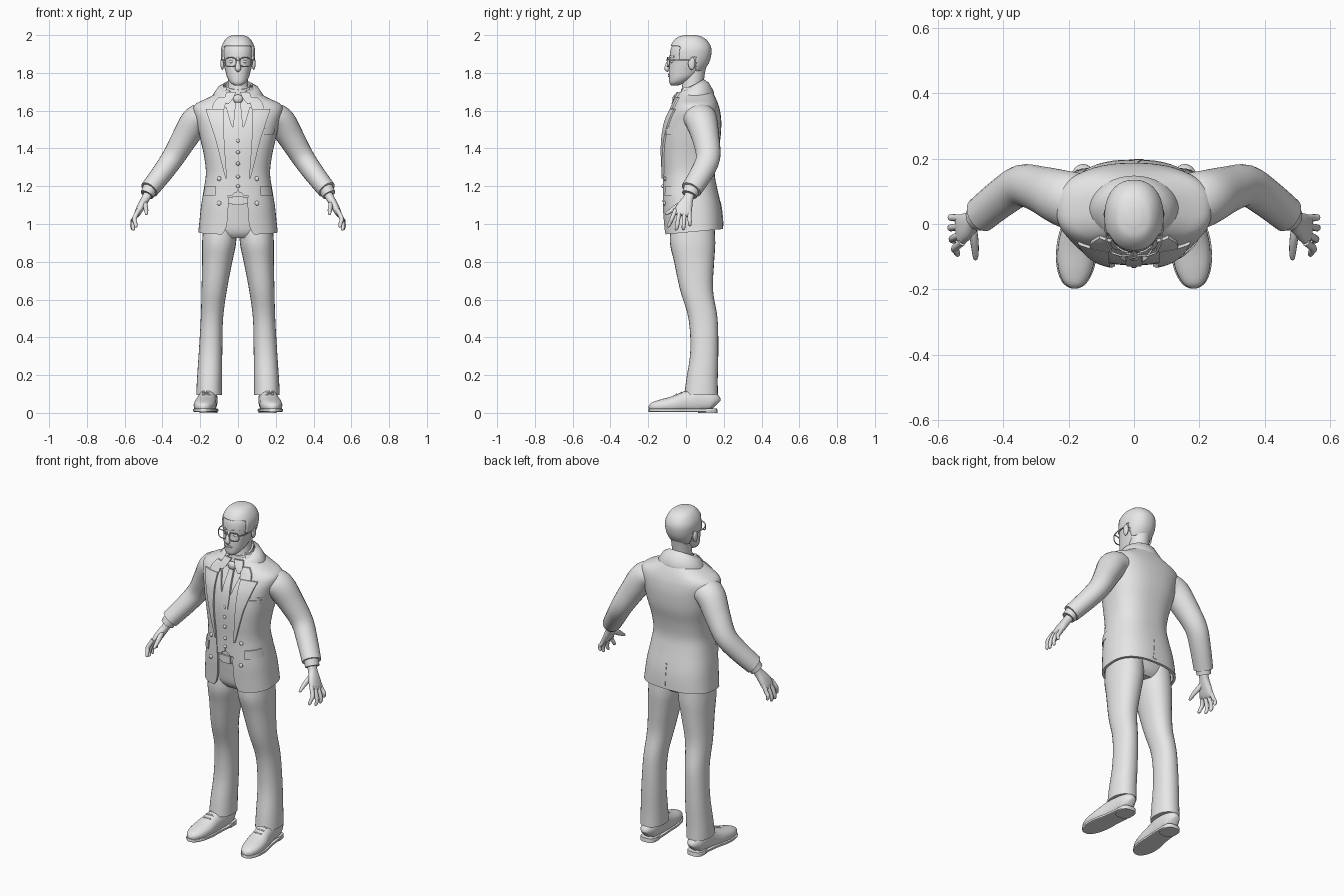
import bpy, bmesh, math
from mathutils import Vector

GREY = bpy.data.materials.new("plain grey")
GREY.diffuse_color = (0.8, 0.8, 0.8, 1)


def finish(ob, mirror=False):
    ob.data.materials.append(GREY)
    if mirror:
        ob.modifiers.new("mirror", 'MIRROR').use_clip = False
    return ob


def skin(name, rings, mirror=False, closed=True, caps=True, keep=None):
    """Join rings of points into a surface."""
    bm = bmesh.new()
    vs = [[bm.verts.new(p) for p in r] for r in rings]
    n = len(rings[0])
    for a, b in zip(vs, vs[1:]):
        for i in range(n if closed else n - 1):
            j = (i + 1) % n
            bm.faces.new((a[i], a[j], b[j], b[i]))
    if caps:
        bm.faces.new(vs[0])
        bm.faces.new(vs[-1])
    bmesh.ops.recalc_face_normals(bm, faces=bm.faces)
    if keep:
        bad = [f for f in bm.faces if not keep(f.calc_center_median())]
        bmesh.ops.delete(bm, geom=bad, context='FACES')
    me = bpy.data.meshes.new(name)
    bm.to_mesh(me)
    bm.free()
    ob = bpy.data.objects.new(name, me)
    bpy.context.collection.objects.link(ob)
    return finish(ob, mirror)


def spline(rows, k=4):
    """Catmull-Rom smoothing of a table of rows."""
    out = []
    for i in range(len(rows) - 1):
        p0, p1, p2, p3 = rows[max(i - 1, 0)], rows[i], rows[i + 1], rows[min(i + 2, len(rows) - 1)]
        for s in range(k):
            t = s / k
            out.append([b + 0.5 * t * (c - a + t * (2*a - 5*b + 4*c - d + t * (3*(b - c) + d - a)))
                        for a, b, c, d in zip(p0, p1, p2, p3)])
    return out + [list(rows[-1])]


def at(table, z):
    """Linear lookup by first column."""
    if z <= table[0][0]:
        return table[0][1:]
    for a, b in zip(table, table[1:]):
        if z <= b[0]:
            t = (z - a[0]) / (b[0] - a[0])
            return [p + (q - p) * t for p, q in zip(a[1:], b[1:])]
    return table[-1][1:]


def sp(v, n):
    return math.copysign(abs(v) ** (2 / n), v)


def loft(name, rows, n=2, sides=24, ref=None, mirror=False, k=4, floor=None, keep=None):
    """Rows are (x, y, z, ra, rb). Rings lie flat, or square to the path if ref is given."""
    rows = spline(rows, k)
    rings = []
    for i, (x, y, z, ra, rb) in enumerate(rows):
        a, b = Vector((1, 0, 0)), Vector((0, -1, 0))
        if ref:
            t = Vector(rows[min(i + 1, len(rows) - 1)][:3]) - Vector(rows[max(i - 1, 0)][:3])
            a = Vector(ref).cross(t).normalized()
            b = t.normalized().cross(a)
        ring = []
        for s in range(sides):
            u = 2 * math.pi * s / sides
            p = Vector((x, y, z)) + a * ra * sp(math.sin(u), n) + b * rb * sp(math.cos(u), n)
            if floor is not None:
                p.z = max(p.z, floor)
            ring.append(p)
        rings.append(ring)
    return skin(name, rings, mirror, keep=keep)


def flat(table, grow=0):
    return [(0, (f + b) / 2, z, rx + grow, (b - f) / 2 + grow) for z, rx, f, b in table]


def surf_y(table, n, x, z, side=-1):
    rx, f, b = at(table, z)
    u = min(abs(x) / rx, 0.985)
    return (f + b) / 2 + side * (b - f) / 2 * (1 - u ** n) ** (1 / n)


def patch(name, rows, off, thick, table, n, mirror=False, side=-1, cols=8):
    """Thin plate following a body surface. Rows are (z, x from, x to)."""
    rings = []
    for z, xa, xb in spline(rows, 3):
        xs = [xa + (xb - xa) * i / cols for i in range(cols + 1)]
        o = [(x, surf_y(table, n, x, z, side) + side * off, z) for x in xs]
        rings.append(o + [(x, y - side * thick, z) for x, y, z in reversed(o)])
    return skin(name, rings, mirror)


def ball(name, loc, size, mirror=False):
    rows = [(loc[0], loc[1], loc[2] - size[2] * math.cos(a), size[0] * math.sin(a), size[1] * math.sin(a))
            for a in [0.05 + i * (math.pi - 0.1) / 8 for i in range(9)]]
    return loft(name, rows, sides=16, mirror=mirror, k=1)


# body tables: z, half width, front y, back y
TORSO = spline([(.945, .21, -.115, .197), (1.02, .203, -.12, .194), (1.1, .195, -.125, .185),
                (1.19, .18, -.125, .165), (1.27, .17, -.125, .152), (1.36, .18, -.13, .162),
                (1.45, .20, -.128, .182), (1.54, .22, -.112, .187), (1.6, .238, -.085, .18),
                (1.635, .225, -.067, .17), (1.665, .165, -.055, .158), (1.695, .11, -.04, .142),
                (1.725, .08, -.028, .122)])
HEAD = [(1.733, .018, -.078, -.04), (1.748, .04, -.088, -.005), (1.775, .057, -.09, .045),
        (1.81, .067, -.09, .085), (1.85, .077, -.086, .113), (1.89, .083, -.086, .126),
        (1.93, .082, -.08, .127), (1.962, .068, -.062, .11), (1.984, .046, -.035, .08),
        (1.993, .018, 0, .045)]
HEADS = spline(HEAD)

# jacket shell, open down the front
OPEN = [(.945, .085), (.97, .065), (1.02, .055), (1.12, .05), (1.24, .06), (1.4, .073), (1.6, .078), (1.725, .06)]
rings = []
for z, rx, f, b in TORSO:
    ring = []
    for inset, order in ((0, 1), (.014, -1)):
        ra, rb = rx - inset, (b - f) / 2 - inset
        t0 = math.asin((at(OPEN, z)[0] / ra) ** 1.25)
        pts = []
        for i in range(49):
            t = t0 + (2 * math.pi - 2 * t0) * i / 48
            y = (f + b) / 2 - rb * sp(math.cos(t), 2.5)
            pts.append((ra * sp(math.sin(t), 2.5), y, z + max(0, 1.1 - z) * .6 * (y + .11)))
        ring += pts[::order]
    rings.append(ring)
skin("jacket_body", rings)
loft("shirt_body", flat([r for r in TORSO if r[0] > 1.14], -.016), n=2.5, sides=48, k=1)

# lapels, collar, pockets, buttons and vent
patch("lapel", [(1.24, .058, .066), (1.34, .066, .092), (1.45, .073, .12), (1.54, .076, .15), (1.61, .076, .172)],
      .009, .012, TORSO, 2.5, True)
patch("upper_lapel", [(1.612, .07, .135), (1.64, .066, .13), (1.67, .06, .105)], .009, .012, TORSO, 2.5, True)
rings = []
for i in range(33):
    t = math.radians(-150 + 300 * i / 32)
    s, c, k = math.sin(t), math.cos(t), (1 + math.cos(t)) / 2
    ins, out = Vector((.078*s, .035 + .058*c, 1.70 + .066*k)), Vector((.137*s, .04 + .108*c, 1.655 + .045*k))
    mid = (ins + out) / 2 + Vector((0, 0, .016))
    d = Vector((0, 0, -.014))
    rings.append([ins, mid, out, out + d, mid + d, ins + d])
skin("jacket_collar", rings)
patch("pocket_flap", [(1.15, .12, .184), (1.175, .12, .180), (1.2, .12, .176)], .01, .012, TORSO, 2.5, True)
patch("breast_pocket", [(1.475, .137, .19), (1.49, .137, .193), (1.505, .138, .196)], .008, .01, TORSO, 2.5)
patch("pocket_square", [(1.505, .145, .19), (1.52, .147, .196)], .005, .008, TORSO, 2.5)
patch("back_vent", [(.99, 0, .03), (1.04, 0, .02), (1.12, 0, .008)], .003, .005, TORSO, 2.5, side=1)
for z in (1.24, 1.11):
    ball("jacket_button", (.1, surf_y(TORSO, 2.5, .1, z) - .002, z), (.012, .007, .012), True)

# vest, tie and shirt collar
patch("vest", [(1.15, .03, .06), (1.165, .018, .085), (1.18, .001, .1), (1.3, 0, .1), (1.44, 0, .1),
               (1.53, .035, .1), (1.62, .062, .1)], -.004, .012, TORSO, 2.5, True)
for z in (1.44, 1.38, 1.32, 1.25, 1.2):
    ball("vest_button", (0, surf_y(TORSO, 2.5, 0, z) + .002, z), (.01, .007, .01))
patch("tie_blade", [(1.43, -.02, .02), (1.5, -.026, .026), (1.58, -.02, .02), (1.65, -.013, .013)],
      .001, .014, TORSO, 2.5)
ball("tie_knot", (0, -.056, 1.662), (.026, .016, .024))
patch("shirt_collar_point", [(1.635, .05, .062), (1.665, .026, .072), (1.7, .01, .06)], .012, .01, TORSO, 2.5, True)
band = loft("shirt_collar", [(0, .035, 1.66, .078, .077), (0, .035, 1.70, .07, .068), (0, .036, 1.735, .064, .062)], k=3)
for v in band.data.vertices:
    v.co.z += (v.co.y - .035) * .4

# trousers and belt
loft("trouser_hips", [(0, .03, .925, .12, .085), (0, .03, .96, .165, .11), (0, .03, 1.04, .178, .122),
                      (0, .018, 1.17, .16, .125)], n=2.4, sides=32)
loft("trouser_leg", [(.095, .035, 1.0, .088, .115), (.1, .035, .9, .09, .12), (.11, .043, .8, .08, .106),
                     (.126, .056, .65, .067, .087), (.138, .09, .5, .059, .077), (.145, .097, .33, .062, .074),
                     (.151, .085, .18, .066, .083), (.153, .08, .095, .068, .089)], n=2.2, sides=28, mirror=True)
loft("belt", [(0, .018, 1.105, .166, .131), (0, .018, 1.14, .164, .131)], n=2.4, sides=32, k=1)
loft("belt_buckle", [(0, -.112, 1.1, .03, .008), (0, -.112, 1.145, .03, .008)], n=8, k=1)

# sleeves, cuffs and hands
loft("sleeve", [(.14, .065, 1.56, .06, .08), (.185, .07, 1.565, .074, .088), (.228, .083, 1.54, .078, .084),
                (.285, .105, 1.45, .069, .072), (.345, .117, 1.35, .06, .064), (.405, .08, 1.265, .055, .06),
                (.47, .028, 1.182, .05, .056)], ref=(0, 1, 0), mirror=True)
loft("shirt_cuff", [(.46, .035, 1.195, .041, .045), (.482, .018, 1.155, .037, .041)], ref=(0, 1, 0), mirror=True, k=2)
for i in range(3):
    ball("sleeve_button", (.455 - .012 * i, .085 + .012 * i, 1.215 + .015 * i), (.007, .007, .007), True)
loft("palm", [(.47, .024, 1.17, .024, .028), (.489, .012, 1.135, .022, .027), (.512, -.006, 1.095, .021, .041),
              (.53, -.018, 1.06, .017, .046), (.537, -.022, 1.045, .011, .04)], n=2.4, ref=(0, 1, 0), mirror=True)
for y0, y1, x1, z1 in ((-.055, -.093, .54, .982), (-.03, -.052, .553, .966), (-.006, -.014, .557, .967),
                       (.017, .021, .556, .988)):
    loft("finger", [(.526, y0, 1.075, .012, .012), (.548, (y0 + y1) / 2, 1.03, .012, .011),
                    (x1 + .004, y0 * .25 + y1 * .75, z1 + .026, .0105, .0105), (x1, y1, z1 + .005, .008, .008),
                    (x1 - .001, y1, z1, .002, .002)], sides=12, ref=(0, 1, 0), mirror=True)
loft("thumb", [(.497, .005, 1.12, .012, .014), (.49, -.04, 1.095, .013, .016), (.486, -.08, 1.07, .011, .012),
               (.485, -.105, 1.053, .007, .007), (.485, -.109, 1.05, .002, .002)], sides=12, ref=(0, 0, 1), mirror=True)

# shoes: upper, sole, heel and laces
SHOE = [(.155, .162, .045, .02, .03), (.156, .14, .06, .042, .05), (.158, .07, .068, .05, .066),
        (.165, 0, .055, .052, .06), (.174, -.07, .043, .059, .045), (.18, -.135, .036, .053, .034),
        (.183, -.18, .03, .033, .024), (.184, -.197, .028, .008, .008)]
loft("shoe_upper", SHOE, n=2.3, ref=(0, 0, 1), mirror=True, floor=.016)
loft("shoe_sole", [(x, y, .014, ra + .004, .009) for x, y, z, ra, rb in SHOE], n=6, ref=(0, 0, 1), mirror=True, floor=.006)
loft("shoe_heel", [(.156, .115, 0, .047, .052), (.156, .113, .024, .047, .052)], n=3, mirror=True, k=1)
for y, z in ((-.05, .098), (-.025, .107), (0, .115)):
    loft("shoe_lace", [(.145, y, z - .004, .004, .004), (.168, y, z, .005, .005), (.191, y, z - .004, .004, .004)],
         sides=8, ref=(0, 0, 1), mirror=True)

# neck, head and hair
loft("neck", [(0, .03, 1.65, .062, .062), (0, .034, 1.72, .055, .056), (0, .04, 1.77, .054, .056),
              (0, .048, 1.83, .056, .058)])
loft("head", flat(HEAD), n=2.2, sides=40)


def hairline(p):
    if p.y < -.035:
        return p.z > 1.945
    return p.z > (1.87 if p.y < .03 else 1.885 if p.y < .055 else 1.81)


hair = loft("hair", flat(HEAD, .007), n=2.2, sides=64, k=8, keep=hairline)
for v in hair.data.vertices:
    v.co.z += .007 * max(0, (v.co.z - 1.93) / .063)
solid = hair.modifiers.new("thickness", 'SOLIDIFY')
solid.thickness = .009
solid.offset = -1

# face
loft("nose", [(0, -.078, 1.885, .007, .008), (0, -.09, 1.86, .009, .01), (0, -.1, 1.835, .013, .012),
              (0, -.1, 1.82, .016, .013), (0, -.092, 1.81, .009, .008)], sides=16, ref=(0, 1, 0))
ball("eye", (.034, surf_y(HEADS, 2.2, .034, 1.86) + .005, 1.86), (.014, .009, .008), True)
patch("eyebrow", [(1.882, .016, .055), (1.886, .015, .058), (1.891, .02, .055)], .005, .007, HEADS, 2.2, True)
patch("upper_lip", [(1.788, -.024, .024), (1.793, -.017, .017), (1.797, -.008, .008)], .005, .008, HEADS, 2.2)
patch("lower_lip", [(1.778, -.01, .01), (1.782, -.018, .018), (1.786, -.022, .022)], .005, .008, HEADS, 2.2)
ball("ear", (.083, .03, 1.85), (.01, .019, .034), True)

# glasses
rim = []
for i in range(29):
    t = 2 * math.pi * i / 28
    rim.append((.039 + .029 * sp(math.sin(t), 3), -.098 + .35 * abs(.029 * sp(math.sin(t), 3)) * (math.sin(t) > 0),
                1.857 + .024 * sp(math.cos(t), 3), .003, .003))
loft("glasses_rim", rim, sides=8, ref=(0, 1, 0), mirror=True, k=1)
loft("glasses_bridge", [(-.011, -.098, 1.864, .003, .003), (0, -.104, 1.868, .003, .003), (.011, -.098, 1.864, .003, .003)],
     sides=8, ref=(0, 0, 1))
loft("glasses_temple", [(.068, -.088, 1.868, .003, .003), (.084, -.05, 1.868, .003, .003), (.088, .02, 1.868, .003, .003),
                        (.086, .04, 1.858, .003, .003)], sides=8, ref=(0, 0, 1), mirror=True)

# smooth shading with sharp edges kept
bpy.ops.object.select_all(action='SELECT')
bpy.context.view_layer.objects.active = hair
bpy.ops.object.shade_smooth_by_angle(angle=math.radians(45))
